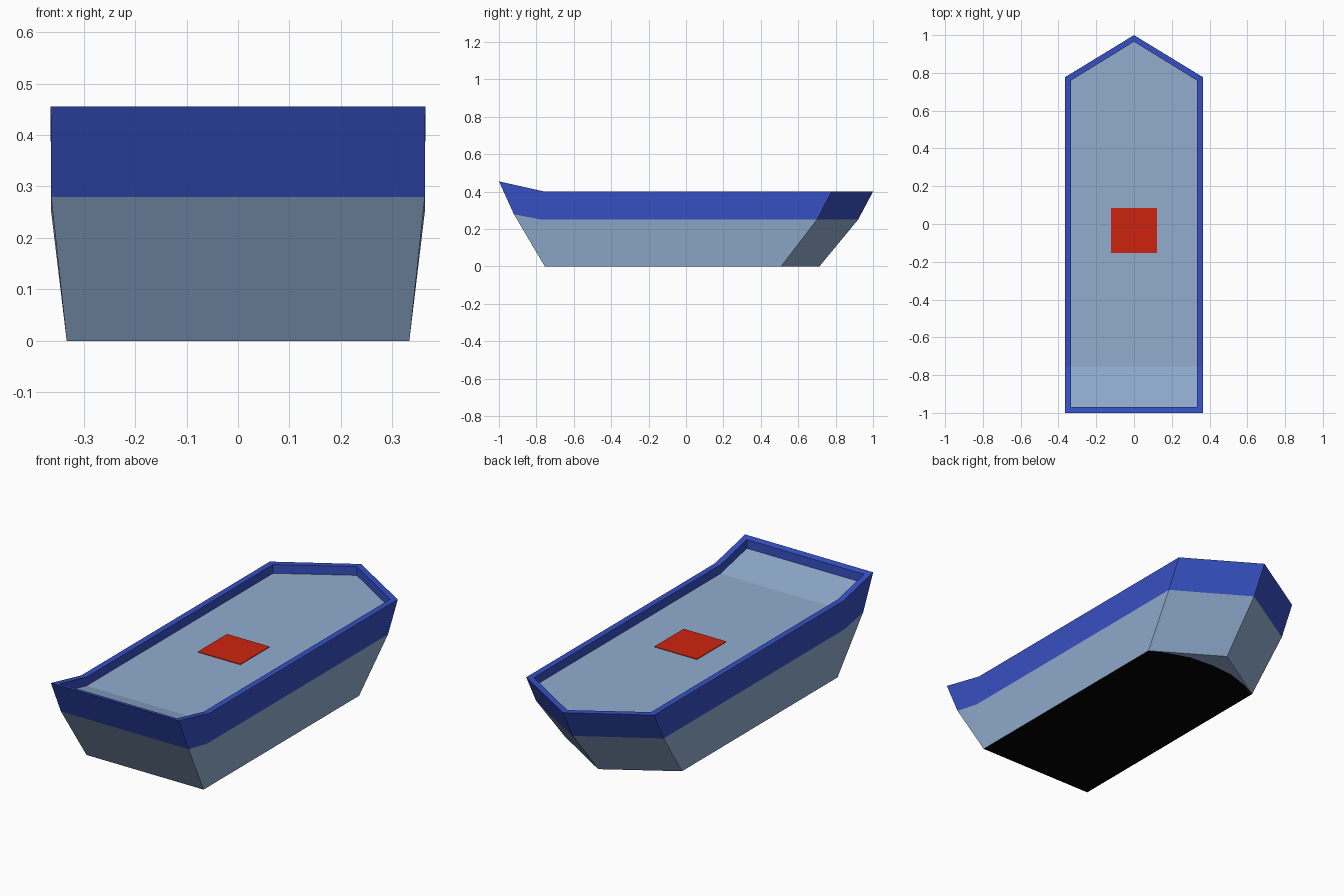
import bpy, bmesh
from mathutils import Vector

if "Cube" in bpy.data.objects:
    bpy.data.objects.remove(bpy.data.objects["Cube"])


def material(name, srgb):
    m = bpy.data.materials.new(name)
    lin = [(c / 255 / 12.92) if c < 10 else ((c / 255 + 0.055) / 1.055) ** 2.4 for c in srgb]
    m.diffuse_color = (*lin, 1)
    m.use_nodes = True
    m.node_tree.nodes["Principled BSDF"].inputs["Base Color"].default_value = m.diffuse_color
    return m


pale = material("pale blue", (145, 172, 206))
blue = material("royal blue", (54, 80, 194))
black = material("black", (3, 3, 3))
red = material("red", (206, 35, 14))


def finish(bm, name, mats):
    bmesh.ops.remove_doubles(bm, verts=bm.verts, dist=0.0005)
    bmesh.ops.recalc_face_normals(bm, faces=bm.faces)
    me = bpy.data.meshes.new(name)
    bm.to_mesh(me)
    bm.free()
    for m in mats:
        me.materials.append(m)
    ob = bpy.data.objects.new(name, me)
    bpy.context.collection.objects.link(ob)
    return ob


bm = bmesh.new()


def ring(x, ys, z, z_stern):
    """Outline: stern corner, sheer break, bow corner, tip, then the mirrored side."""
    stern, brk, bow, tip = ys
    right = [(x, stern, z_stern), (x, brk, z), (x, bow, z)]
    left = [(-p[0], p[1], p[2]) for p in reversed(right)]
    return [bm.verts.new(p) for p in right + [(0, tip, z)] + left]


def bridge(a, b, mat):
    n = len(a)
    for i in range(n):
        j = (i + 1) % n
        bm.faces.new((a[i], a[j], b[j], b[i])).material_index = mat


# Hull: keel outline, paint line, rim, inner rim and deck, skinned in order
keel = ring(0.333, (-0.755, -0.755, 0.508, 0.713), 0, 0)
line = ring(0.363, (-0.92, -0.77, 0.70, 0.92), 0.25, 0.279)
rim = ring(0.364, (-1.0, -0.755, 0.778, 1.0), 0.40, 0.455)
inner = ring(0.333, (-0.97, -0.755, 0.76, 0.965), 0.40, 0.448)
deck = ring(0.333, (-0.97, -0.755, 0.76, 0.965), 0.355, 0.403)
for a, b, mat in ((keel, line, 0), (line, rim, 1), (rim, inner, 1), (inner, deck, 1)):
    bridge(a, b, mat)

# Deck: sloped stern strip and flat main part
bm.faces.new((deck[0], deck[1], deck[5], deck[6]))
bm.faces.new(deck[1:6])

# Underside: black bottom with a rounded front, pale bow piece ahead of it
arc = [bm.verts.new((x, y, 0)) for x, y in
       ((0.25, 0.55), (0.13, 0.59), (0, 0.60), (-0.13, 0.59), (-0.25, 0.55))]
bm.faces.new([keel[1], keel[2]] + arc + [keel[4], keel[5]]).material_index = 2
bm.faces.new([keel[2], keel[3], keel[4]] + arc[::-1])
finish(bm, "hull", (pale, blue, black))

# Red hatch plate on the deck
bm = bmesh.new()
bmesh.ops.create_cube(bm, size=1)
bmesh.ops.scale(bm, verts=bm.verts, vec=Vector((0.242, 0.238, 0.006)))
bmesh.ops.translate(bm, verts=bm.verts, vec=Vector((0, -0.035, 0.355)))
finish(bm, "deck_hatch", (red,))
